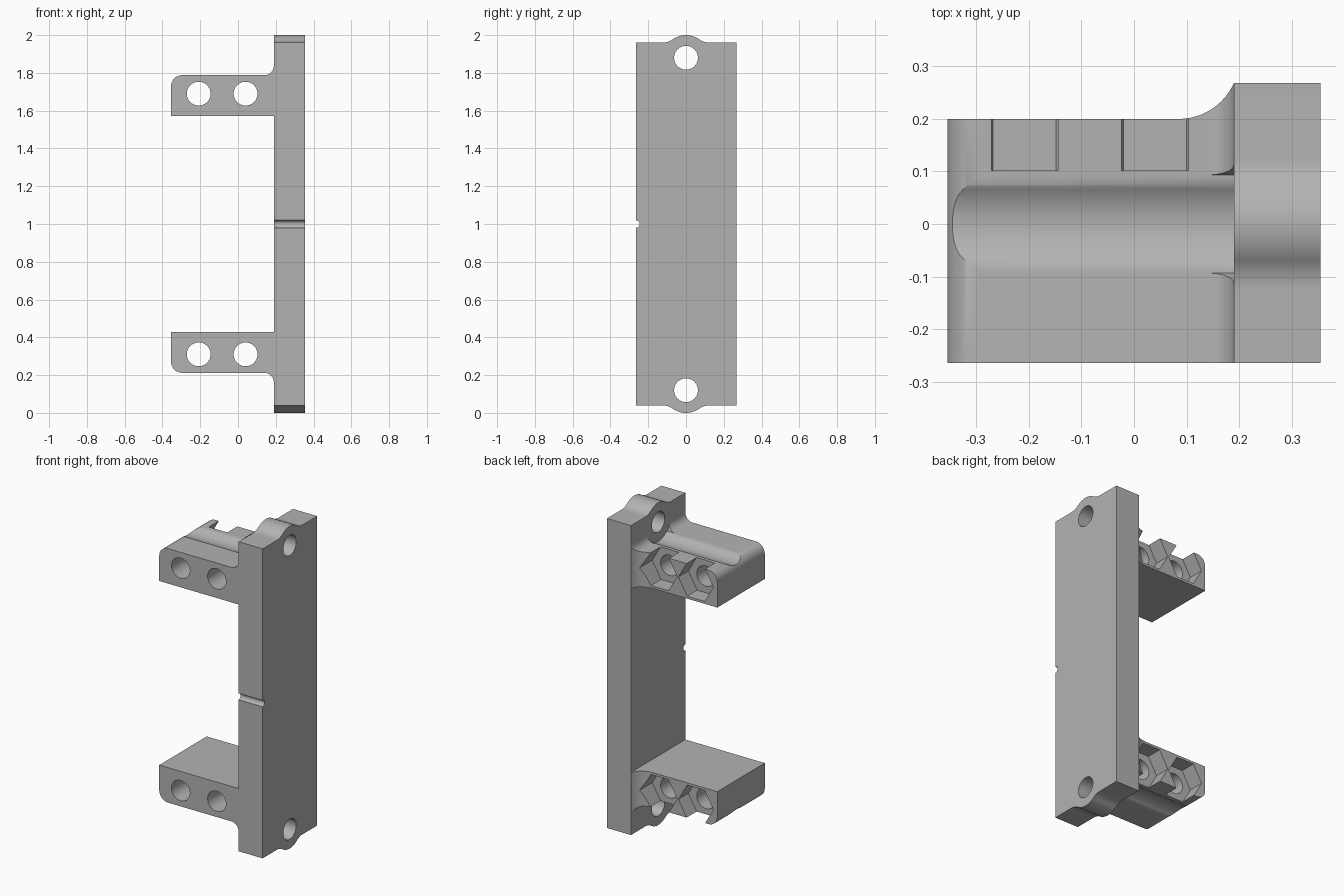
import bpy, bmesh, math
from mathutils import Vector

if "Cube" in bpy.data.objects:
    bpy.data.objects.remove(bpy.data.objects["Cube"], do_unlink=True)

grey = bpy.data.materials.new("plain grey")
grey.use_nodes = True
GREY = (0.45, 0.45, 0.45, 1)
grey.diffuse_color = GREY
grey.node_tree.nodes["Principled BSDF"].inputs["Base Color"].default_value = GREY


def arc(cu, cv, r, start, end, n=12):
    """Points of a circular arc, angles in degrees."""
    angles = [math.radians(start + (end - start) * i / n) for i in range(n + 1)]
    return [(cu + r * math.cos(a), cv + r * math.sin(a)) for a in angles]


def prism(name, points, axis, lo, hi):
    """Extrude a 2D outline along x, y or z."""
    def place(u, v, w):
        return {"x": (w, u, v), "y": (u, w, v), "z": (u, v, w)}[axis]
    bm = bmesh.new()
    face = bm.faces.new([bm.verts.new(place(u, v, lo)) for u, v in points])
    new = bmesh.ops.extrude_face_region(bm, geom=[face])["geom"]
    shift = Vector(place(0, 0, hi - lo))
    bmesh.ops.translate(bm, vec=shift, verts=[g for g in new if isinstance(g, bmesh.types.BMVert)])
    bmesh.ops.recalc_face_normals(bm, faces=bm.faces)
    mesh = bpy.data.meshes.new(name)
    bm.to_mesh(mesh)
    bm.free()
    mesh.materials.append(grey)
    obj = bpy.data.objects.new(name, mesh)
    bpy.context.collection.objects.link(obj)
    return obj


def activate(obj):
    bpy.ops.object.select_all(action="DESELECT")
    obj.select_set(True)
    bpy.context.view_layer.objects.active = obj


def cut(obj, cutters):
    """Subtract each cutter and discard it."""
    activate(obj)
    for cutter in cutters:
        mod = obj.modifiers.new("cut", "BOOLEAN")
        mod.operation, mod.solver, mod.object = "DIFFERENCE", "EXACT", cutter
        bpy.ops.object.modifier_apply(modifier=mod.name)
        bpy.data.objects.remove(cutter, do_unlink=True)


def smooth(obj):
    activate(obj)
    bpy.ops.object.shade_smooth_by_angle(angle=math.radians(30))


def circle(u, v, r, n=48):
    return arc(u, v, r, 0, 360, n)[:-1]


FRONT, BACK = -0.265, 0.268
INNER, OUTER = 0.19, 0.355
HOLE_Z, HOLE_R, BOSS_R = 1.88, 0.063, 0.12

# Upright plate with a blended bump around each screw hole
fillet, flat = 0.1, 1.96
dz = flat + fillet - HOLE_Z
dy = math.sqrt((BOSS_R + fillet) ** 2 - dz ** 2)
lean = math.degrees(math.atan2(dz, dy))
top = arc(dy, flat + fillet, fillet, 270, 180 + lean)
top += arc(0, HOLE_Z, BOSS_R, lean, 90)[1:]
top += [(-y, z) for y, z in reversed(top[:-1])]
half = [(BACK, flat)] + top + [(FRONT, flat)]
outline = half + [(y, 2 - z) for y, z in reversed(half)]
plate = prism("upright_plate", outline, "x", INNER, OUTER)
cut(plate, [
    prism("upper_screw_hole", circle(0, HOLE_Z, HOLE_R), "x", 0, 1),
    prism("lower_screw_hole", circle(0, 2 - HOLE_Z, HOLE_R), "x", 0, 1),
    prism("centre_notch", circle(FRONT, 1, 0.02, 24), "x", 0, 1),
])
smooth(plate)

# Upper arm: rounded free corner, fillet against the plate
LEFT, LOW, HIGH = -0.355, 1.571, 1.788
BOLT_Z = 1.69
profile = [(LEFT, LOW), (INNER, LOW)]
profile += arc(INNER - 0.05, HIGH + 0.05, 0.05, 0, -90)
profile += arc(LEFT + 0.06, HIGH - 0.06, 0.06, 90, 180)
arm = prism("upper_arm", profile, "y", FRONT, BACK)

# Back face sweeping out to the plate
sweep = [(-1, 0.2)] + arc(0.085, 0.315, 0.115, -90, -24, 16) + [(0.3, 0.5), (-1, 0.5)]

# Screwdriver groove with rounded rims
rim = 0.05
gz = HOLE_Z - HIGH + rim
gy = math.sqrt((BOSS_R + rim) ** 2 - gz ** 2)
tilt = math.degrees(math.atan2(gz, gy))
side = arc(0, HOLE_Z, BOSS_R, -90, -tilt)
side += arc(gy, HIGH - rim, rim, 180 - tilt, 90)[1:]
side += [(0.113, 1.84), (BOSS_R, HOLE_Z), (BOSS_R, 2)]
groove = side + [(-y, z) for y, z in reversed(side[1:])]

cutters = [prism("back_sweep", sweep, "z", 1, 2.5), prism("groove", groove, "x", -1, 1)]

# Bolt holes with hexagonal nut pockets at the back
for x in (-0.208, 0.04):
    cutters.append(prism("nut_pocket", circle(x, BOLT_Z, 0.12, 6), "y", 0.102, 1))
    cutters.append(prism("bolt_hole", circle(x, BOLT_Z, HOLE_R), "y", -1, 1))
cut(arm, cutters)

# Lower arm is the mirror image
lower = arm.copy()
lower.data = arm.data.copy()
lower.name = "lower_arm"
bpy.context.collection.objects.link(lower)
for v in lower.data.vertices:
    v.co.z = 2 - v.co.z
lower.data.flip_normals()
for obj in (arm, lower):
    smooth(obj)
